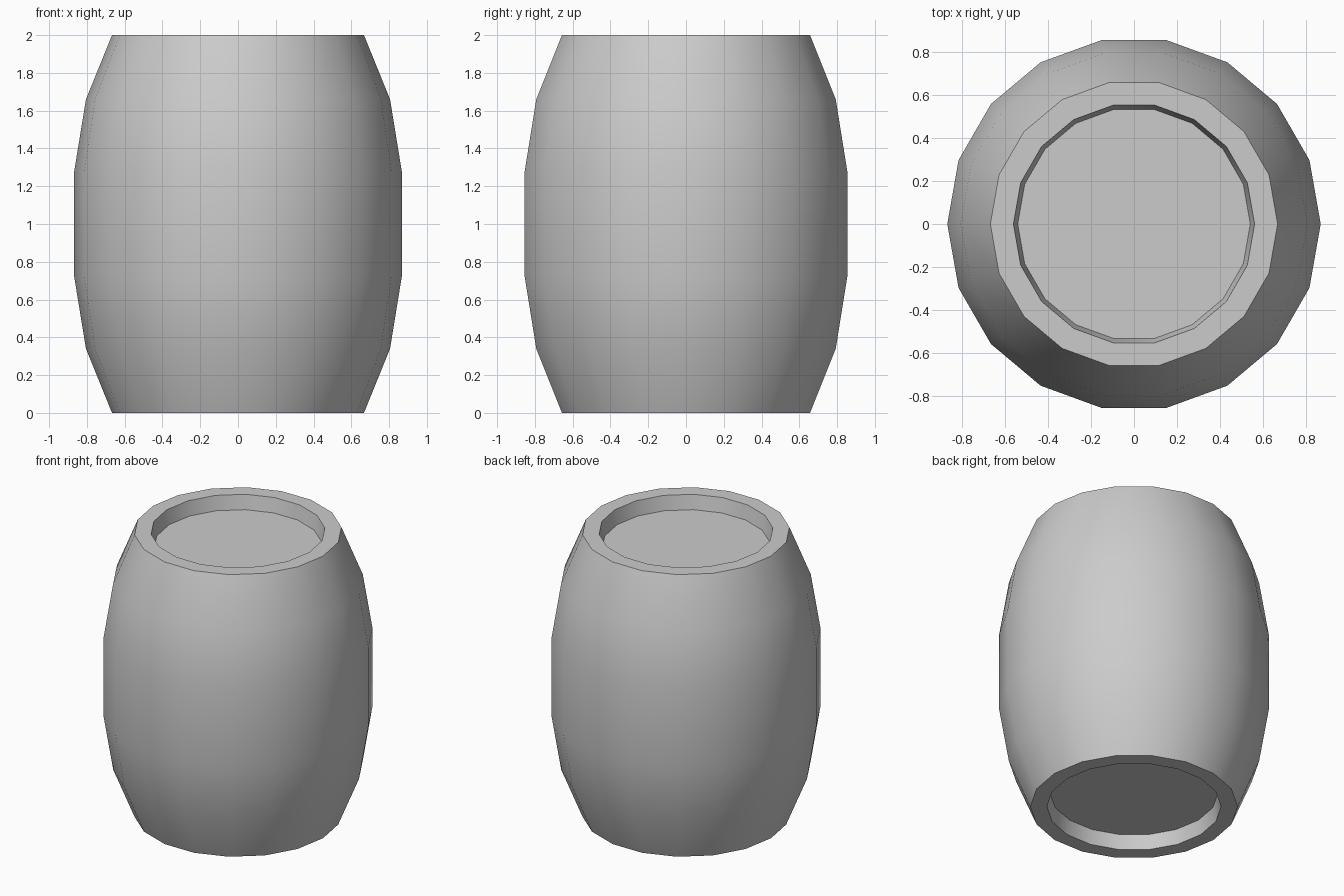
import bpy, bmesh
from math import cos, sin, pi

if "Cube" in bpy.data.objects:
    bpy.data.objects.remove(bpy.data.objects["Cube"])

SIDES = 18
# Barrel profile (radius, z): bottom recess, bulging wall, top recess
half = [(0.54, 0.10), (0.56, 0.0), (0.667, 0.0), (0.805, 0.34), (0.867, 0.72)]
profile = half + [(r, 2 - z) for r, z in reversed(half)]

bm = bmesh.new()
rings = [[bm.verts.new((r * cos(2 * pi * i / SIDES), r * sin(2 * pi * i / SIDES), z))
          for i in range(SIDES)] for r, z in profile]

# Staves and rims
for a, b in zip(rings, rings[1:]):
    for i in range(SIDES):
        j = (i + 1) % SIDES
        bm.faces.new((a[i], a[j], b[j], b[i]))

# Recessed lids
bm.faces.new(rings[0][::-1])
bm.faces.new(rings[-1])
bmesh.ops.recalc_face_normals(bm, faces=bm.faces)

mesh = bpy.data.meshes.new("barrel")
bm.to_mesh(mesh)
bm.free()
barrel = bpy.data.objects.new("barrel", mesh)
bpy.context.collection.objects.link(barrel)

# Smooth wall, crisp rims
bpy.context.view_layer.objects.active = barrel
barrel.select_set(True)
bpy.ops.object.shade_smooth_by_angle(angle=pi / 6)
